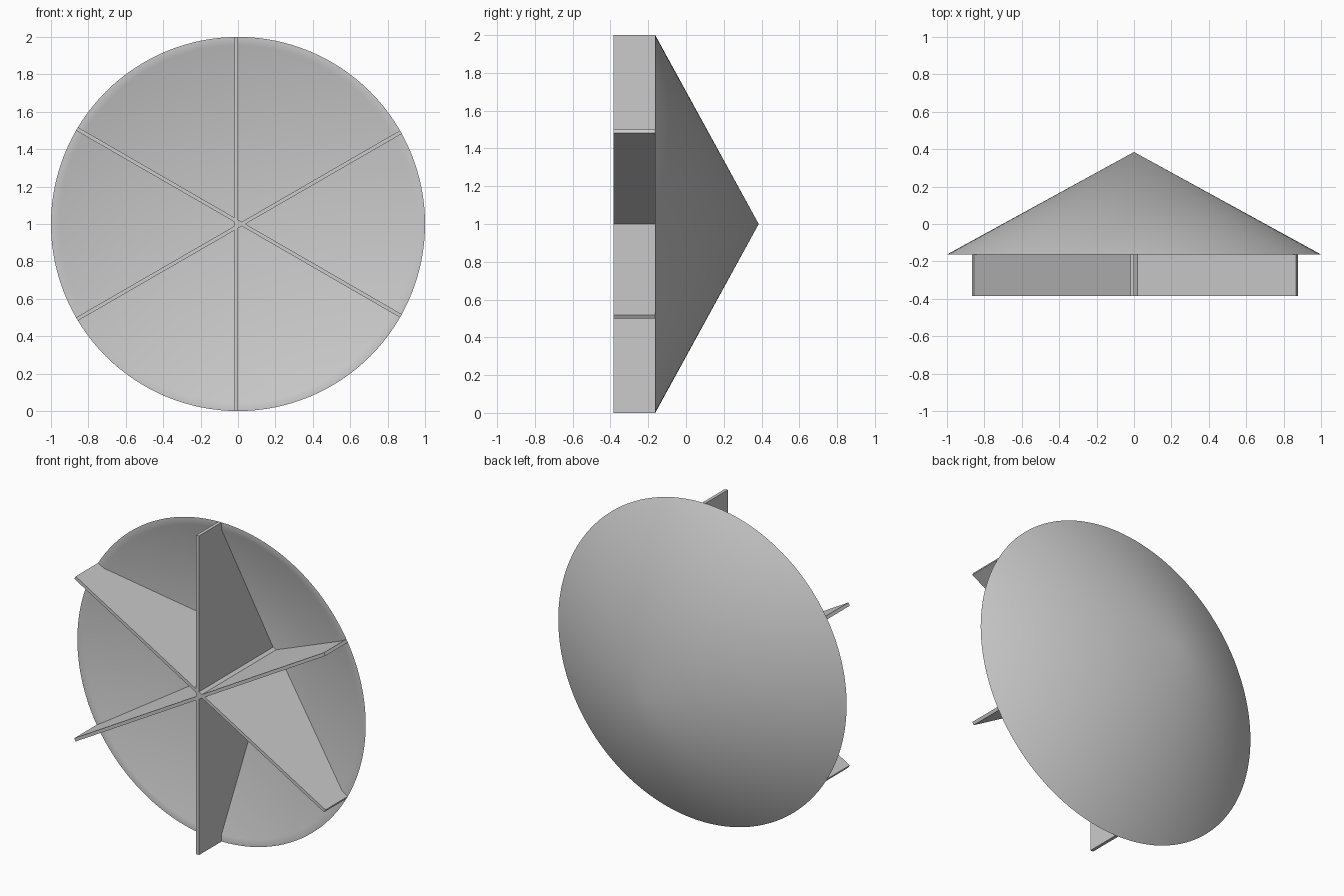
import bpy, bmesh, math
from mathutils import Matrix, Vector

if "Cube" in bpy.data.objects:
    bpy.data.objects.remove(bpy.data.objects["Cube"], do_unlink=True)

FRONT, RIM, TIP = -0.385, -0.163, 0.385   # depths along y
INNER_RADIUS = 0.955
INNER_TIP = RIM + INNER_RADIUS * (TIP - RIM)
FIN = 0.02                                # fin thickness
SIDES = 128

grey = bpy.data.materials.new("plain grey")
grey.use_nodes = True
colour = (0.6, 0.6, 0.6, 1)
grey.diffuse_color = colour
grey.node_tree.nodes["Principled BSDF"].inputs["Base Color"].default_value = colour


def add_object(name, bm):
    bmesh.ops.recalc_face_normals(bm, faces=bm.faces)
    mesh = bpy.data.meshes.new(name)
    bm.to_mesh(mesh)
    bm.free()
    mesh.materials.append(grey)
    obj = bpy.data.objects.new(name, mesh)
    bpy.context.collection.objects.link(obj)
    return obj


# Hollow cone: outer wall, flat rim and inner wall spun about the y axis
bm = bmesh.new()
profile = [(0, TIP), (1, RIM), (INNER_RADIUS, RIM), (0, INNER_TIP)]
verts = [bm.verts.new((r, y, 1)) for r, y in profile]
edges = [bm.edges.new(pair) for pair in zip(verts, verts[1:])]
bmesh.ops.spin(bm, geom=verts + edges, cent=(0, 0, 1), axis=(0, 1, 0),
               angle=math.tau, steps=SIDES)
bmesh.ops.remove_doubles(bm, verts=bm.verts, dist=0.0001)
cone = add_object("cone_shell", bm)
bpy.ops.object.select_all(action="DESELECT")
cone.select_set(True)
bpy.context.view_layer.objects.active = cone
bpy.ops.object.shade_smooth_by_angle(angle=math.radians(40))


# Full-width fins, each with one face on the cone's axis
def add_fin(name, degrees, side):
    bm = bmesh.new()
    outline = [(-1, FRONT), (1, FRONT), (1, RIM), (0, TIP - 0.015), (-1, RIM)]
    face = bm.faces.new([bm.verts.new((x, y, 0)) for x, y in outline])
    slab = bmesh.ops.extrude_face_region(bm, geom=[face])["geom"]
    bmesh.ops.translate(bm, vec=Vector((0, 0, side * FIN)),
                        verts=[v for v in slab if isinstance(v, bmesh.types.BMVert)])
    turn = Matrix.Rotation(math.radians(-degrees), 4, "Y")
    bmesh.ops.transform(bm, matrix=Matrix.Translation((0, 0, 1)) @ turn, verts=bm.verts)
    add_object(name, bm)


add_fin("vertical_fin", 90, 1)
add_fin("rising_fin", 30, -1)
add_fin("falling_fin", -30, 1)
